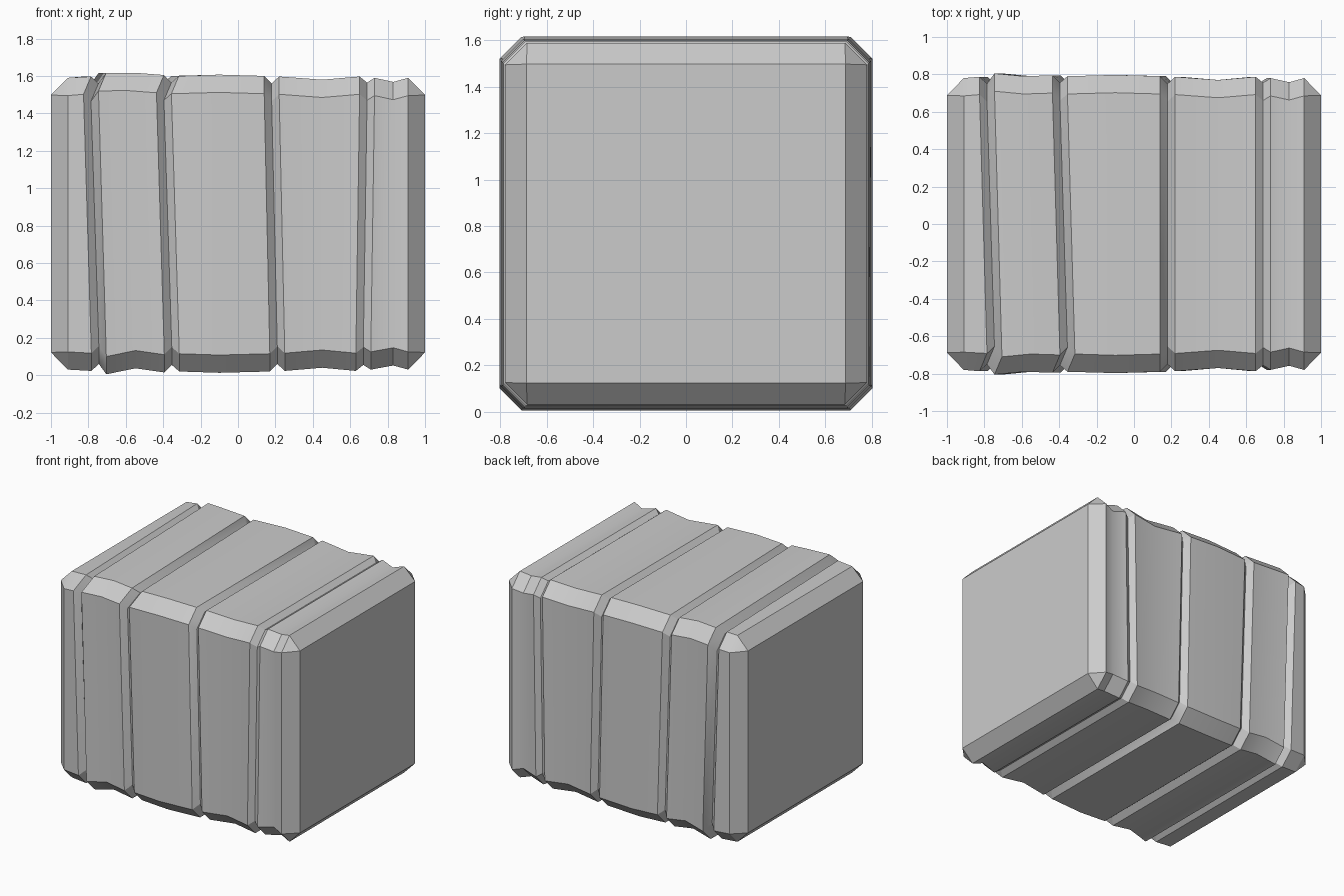
import bpy, bmesh, math

if "Cube" in bpy.data.objects:
    bpy.data.objects.remove(bpy.data.objects["Cube"])

CENTRE_Z = 0.81
CHAMFER = 0.095

# Stations along the block: x, half size, lift, groove group (0 = fixed, 1 = left, 2 = middle, 3 = right)
stations = [
    (-0.91, 0.78, 0, 0),
    (-0.826, 0.787, 0, 1), (-0.786, 0.75, 0, 1), (-0.746, 0.805, 0, 1),
    (-0.59, 0.79, 0.017, 1),
    (-0.436, 0.795, 0, 1), (-0.396, 0.755, 0, 1), (-0.356, 0.79, 0, 1),
    (-0.10, 0.797, 0, 0),
    (0.14, 0.79, 0, 2), (0.18, 0.75, 0, 2), (0.22, 0.787, 0, 2),
    (0.45, 0.77, 0, 0),
    (0.65, 0.787, 0, 3), (0.69, 0.755, 0, 3), (0.73, 0.78, 0, 3),
    (0.83, 0.758, 0, 0),
    (0.91, 0.78, 0, 0),
]
bottom_shift = [0, 0.042, 0.03, -0.02]   # grooves wander between top and bottom
front_top_shift = [0, 0.04, 0, 0]

bm = bmesh.new()


def section(x, h, lift, group):
    """Chamfered square ring of eight points."""
    c = h - CHAMFER
    ring = []
    for y, z in [(-h, c), (-c, h), (c, h), (h, c),
                 (h, -c), (c, -h), (-c, -h), (-h, -c)]:
        dx = 0
        if z < 0:
            dx = bottom_shift[group]
        elif y == -c:
            dx = front_top_shift[group]
        ring.append(bm.verts.new((x + dx, y, CENTRE_Z + z + lift)))
    return ring


# Grooved body lofted through the stations
rings = [section(*s) for s in stations]
for a, b in zip(rings, rings[1:]):
    for i in range(8):
        j = (i + 1) % 8
        bm.faces.new((a[i], a[j], b[j], b[i]))

# Bevelled flat ends: square cap, four bevel strips and four corner triangles
for side, ring in ((-1, rings[0]), (1, rings[-1])):
    r = 0.688
    cap = [bm.verts.new((side, y, CENTRE_Z + z))
           for y, z in [(-r, r), (r, r), (r, -r), (-r, -r)]]
    bm.faces.new(cap)
    for k in range(4):
        n = (k + 1) % 4
        bm.faces.new((ring[2 * k], ring[2 * k + 1], cap[k]))
        bm.faces.new((ring[2 * k + 1], ring[(2 * k + 2) % 8], cap[n], cap[k]))

bmesh.ops.recalc_face_normals(bm, faces=bm.faces)
mesh = bpy.data.meshes.new("grooved_block")
bm.to_mesh(mesh)
bm.free()
block = bpy.data.objects.new("grooved_block", mesh)
bpy.context.collection.objects.link(block)

# Soft waves along the sides, crisp chamfers
bpy.context.view_layer.objects.active = block
block.select_set(True)
bpy.ops.object.shade_smooth_by_angle(angle=math.radians(30))
